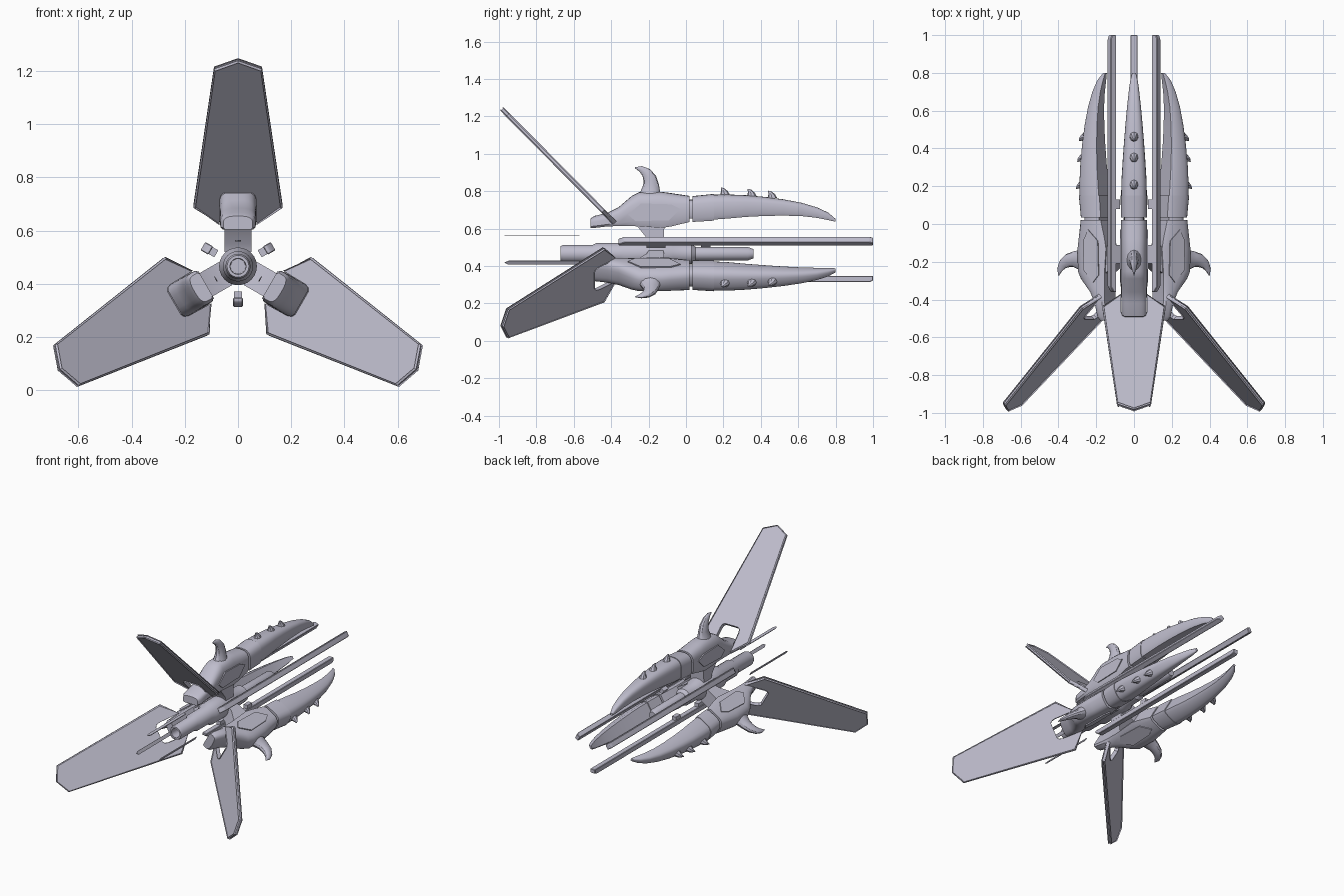
import bpy, bmesh, math
from mathutils import Vector

cube = bpy.data.objects.get("Cube")
if cube:
    bpy.data.objects.remove(cube, do_unlink=True)

AXIS = 0.466  # height of the long axis that everything is arranged around
made = []

hull = bpy.data.materials.new("pale_lavender_grey")
hull.use_nodes = True
colour = (0.52, 0.51, 0.61, 1)
hull.diffuse_color = colour
hull.node_tree.nodes["Principled BSDF"].inputs["Base Color"].default_value = colour


def place(name, bm, angles):
    """Make one mesh and repeat it around the long axis."""
    bmesh.ops.recalc_face_normals(bm, faces=bm.faces)
    mesh = bpy.data.meshes.new(name)
    bm.to_mesh(mesh)
    bm.free()
    mesh.materials.append(hull)
    for i, a in enumerate(angles):
        ob = bpy.data.objects.new(f"{name}_{i + 1}", mesh)
        ob.location.z = AXIS
        ob.rotation_euler.y = math.radians(a)
        bpy.context.collection.objects.link(ob)
        made.append(ob)


def skin(bm, rings, caps=True):
    """Bridge a list of closed rings of points."""
    rows = [[bm.verts.new(p) for p in ring] for ring in rings]
    n = len(rows[0])
    for a, b in zip(rows, rows[1:]):
        for i in range(n):
            j = (i + 1) % n
            bm.faces.new((a[i], a[j], b[j], b[i]))
    if caps:
        bm.faces.new(rows[0])
        bm.faces.new(rows[-1])


def pod_section(y, bottom, top, w):
    """Flat-sided section with a rounded outer edge."""
    h = top - bottom
    mid = bottom + h * 0.5
    pts = [(-w, bottom + h * 0.15), (-w * 0.85, bottom),
           (w * 0.85, bottom), (w, bottom + h * 0.15)]
    for k in range(13):
        a = math.pi * k / 12
        c, s = math.cos(a), math.sin(a)
        pts.append((w * math.copysign(abs(c) ** 0.75, c), mid + h * 0.5 * s ** 0.75 if s > 1e-6 else mid))
    return [(x, y, z - AXIS) for x, z in pts]


def pod(name, stations):
    bm = bmesh.new()
    skin(bm, [pod_section(*s) for s in stations])
    place(name, bm, ARMS)


def claw(bm, path, squash=0.65, sides=12):
    """Tapered curved spike; path holds (y, z, radius)."""
    rings = []
    for i, (y, z, r) in enumerate(path):
        a, b = path[max(i - 1, 0)], path[min(i + 1, len(path) - 1)]
        d = Vector((b[0] - a[0], b[1] - a[1])).normalized()
        ring = []
        for k in range(sides):
            t = math.tau * k / sides
            o = r * math.cos(t)
            ring.append((squash * r * math.sin(t), y + d.y * o, z - d.x * o - AXIS))
        rings.append(ring)
    skin(bm, rings)


def slab(bm, outline, x0, x1):
    """Side outline of (y, z) pulled from x0 to x1."""
    skin(bm, [[(x, y, z - AXIS) for y, z in outline] for x in (x0, x1)])


ARMS = (0, 120, 240)
RAILS = (60, 180, 300)

# Central barrel, with a hollow muzzle
bm = bmesh.new()
barrel = [(-0.58, 0.001), (-0.58, 0.028), (-0.67, 0.03), (-0.67, 0.041), (-0.655, 0.047),
          (-0.5, 0.047), (-0.48, 0.057), (-0.36, 0.057), (-0.33, 0.071), (-0.1, 0.071),
          (-0.07, 0.058), (0.03, 0.055), (0.05, 0.037), (0.33, 0.036), (0.36, 0.025)]
skin(bm, [[(r * math.cos(math.tau * k / 24), y, r * math.sin(math.tau * k / 24))
           for k in range(24)] for y, r in barrel])
place("central_barrel", bm, (0,))

# Front pod bodies
pod("pod_body", [(-0.51, 0.604, 0.655, 0.055), (-0.49, 0.604, 0.668, 0.066),
                 (-0.42, 0.612, 0.685, 0.067), (-0.36, 0.614, 0.715, 0.068),
                 (-0.29, 0.614, 0.775, 0.069), (-0.25, 0.612, 0.795, 0.069),
                 (-0.13, 0.604, 0.797, 0.069), (-0.08, 0.612, 0.79, 0.069),
                 (0.02, 0.636, 0.775, 0.069)])
pod("pod_neck", [(0.01, 0.655, 0.755, 0.052), (0.05, 0.655, 0.755, 0.052)])
pod("blade_collar", [(0.035, 0.636, 0.774, 0.069), (0.15, 0.643, 0.786, 0.071)])

# Long curved rear blades
pod("rear_blade", [(0.14, 0.648, 0.782, 0.068), (0.22, 0.654, 0.783, 0.067),
                   (0.32, 0.663, 0.779, 0.061), (0.42, 0.668, 0.77, 0.054),
                   (0.52, 0.67, 0.757, 0.046), (0.62, 0.667, 0.738, 0.037),
                   (0.7, 0.658, 0.714, 0.028), (0.76, 0.646, 0.686, 0.02),
                   (0.8, 0.637, 0.652, 0.01)])

# Raised six-sided panels on both pod sides
bm = bmesh.new()
panel = [(-0.31, 0.675), (-0.24, 0.735), (-0.08, 0.73), (-0.03, 0.705), (-0.09, 0.645), (-0.27, 0.64)]
for side in (-1, 1):
    slab(bm, panel, side * 0.066, side * 0.075)
place("side_panel", bm, ARMS)

# Struts joining the pods to the barrel
bm = bmesh.new()
slab(bm, [(-0.27, 0.625), (-0.21, 0.55), (-0.2, 0.52), (-0.12, 0.52), (-0.115, 0.625)], -0.05, 0.05)
place("strut", bm, ARMS)

# Curved horns
bm = bmesh.new()
claw(bm, [(-0.19, 0.775, 0.066), (-0.19, 0.8, 0.052), (-0.187, 0.835, 0.042), (-0.194, 0.87, 0.036),
          (-0.213, 0.9, 0.027), (-0.242, 0.92, 0.016), (-0.272, 0.926, 0.003)])
place("horn", bm, ARMS)

# Rows of small spikes along the blades
bm = bmesh.new()
for y, z in ((0.207, 0.777), (0.35, 0.77), (0.46, 0.76)):
    claw(bm, [(y, z, 0.028), (y - 0.003, z + 0.018, 0.02), (y - 0.01, z + 0.032, 0.011),
              (y - 0.02, z + 0.042, 0.002)], 0.85, 8)
place("blade_spikes", bm, ARMS)

# Swept wings with a rounded notch around the pod
bm = bmesh.new()
half = [(0.09, 1.212), (0.168, 0.69), (0.07, 0.63), (0.068, 0.725), (0.062, 0.74), (0.05, 0.747)]
outline = [(0, 1.243)] + half + [(-x, z) for x, z in reversed(half)]
rings = []
for side in (-1, 1):
    for inset, lift in (((1, 0.006), (0.95, 0.013))[::-side]):
        ring = []
        for x, z in outline:
            notch = abs(x) < 0.071 and z < 0.8
            f = 1 if notch else inset
            zz = z if notch else 0.95 + (z - 0.95) * (1 - (1 - inset) * 0.3)
            ring.append((x * f, -0.39 - (zz - 0.64) * 0.99 + side * lift * 0.71,
                         zz + side * lift * 0.71 - AXIS))
        rings.append(ring)
skin(bm, rings[1::-1][::-1] + rings[2:] if rings[0][0][1] < rings[1][0][1] else rings)
place("wing", bm, ARMS)

# Long rails between the pods, with mounting blocks
bm = bmesh.new()
lo, hi = AXIS + 0.118, AXIS + 0.152
slab(bm, [(-0.36, lo), (-0.36, lo + 0.014), (-0.33, hi), (0.98, hi), (1.0, hi - 0.008), (1.0, lo)], -0.018, 0.018)
bmesh.ops.bevel(bm, geom=bm.edges[:], offset=0.003, segments=1, affect='EDGES')
for y0, y1 in ((-0.21, -0.11), (0.08, 0.13)):
    slab(bm, [(y0, lo + 0.004), (y0, lo - 0.024), (y1, lo - 0.024), (y1, lo + 0.004)], -0.015, 0.015)
place("rail", bm, RAILS)

# Thin pointed prongs around the muzzle
bm = bmesh.new()
prong = [(-0.011, -0.57), (0.011, -0.57), (0.011, -0.95), (0, -0.97), (-0.011, -0.95)]
skin(bm, [[(x, y, r) for x, y in prong] for r in (0.094, 0.098)])
place("prong", bm, ARMS)

# Smooth the curved parts and keep the creases
bpy.ops.object.select_all(action='DESELECT')
for ob in made:
    ob.select_set(True)
bpy.context.view_layer.objects.active = made[0]
bpy.ops.object.shade_smooth_by_angle(angle=math.radians(32))
